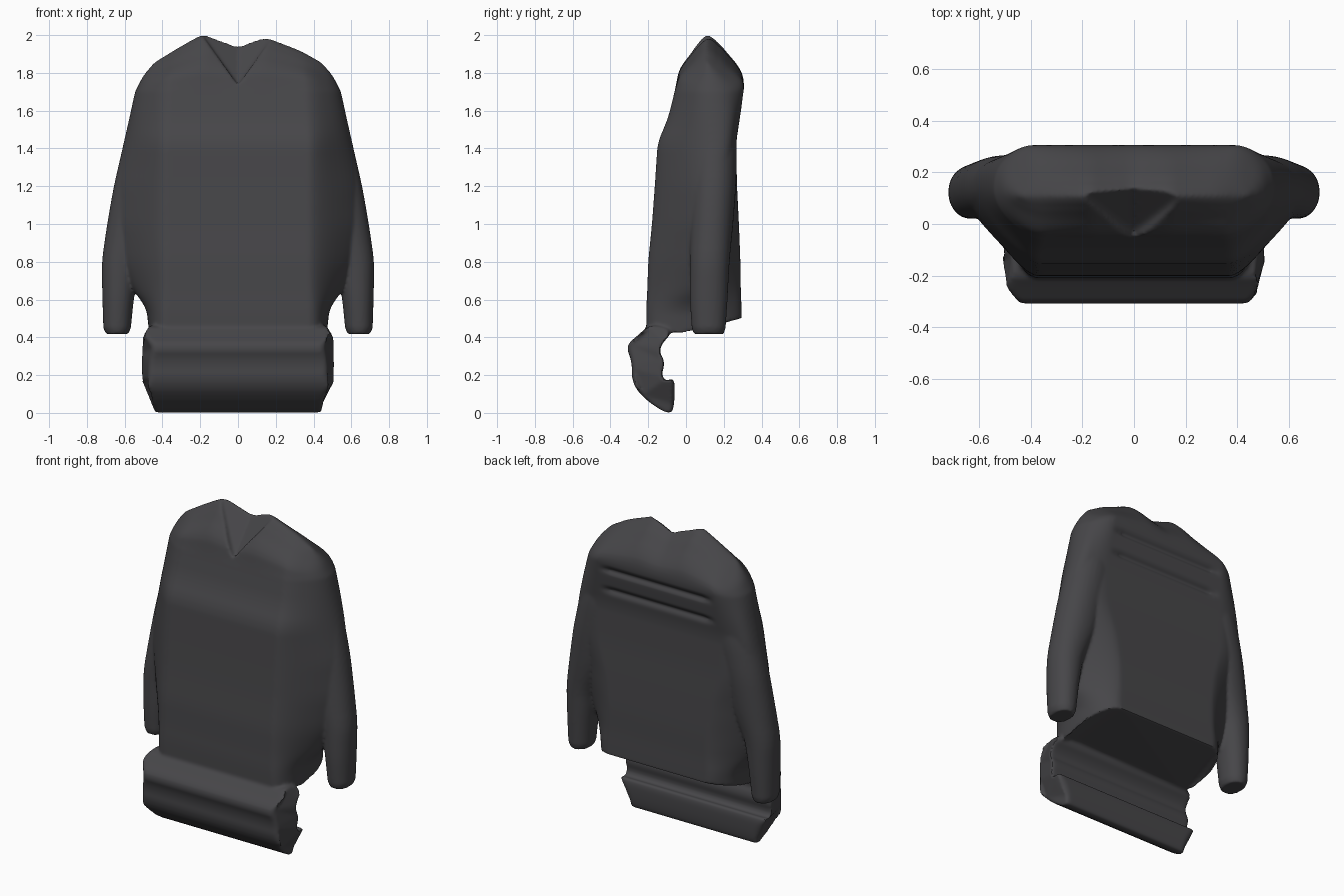
import bpy, bmesh, math

if "Cube" in bpy.data.objects:
    bpy.data.objects.remove(bpy.data.objects["Cube"])

cloth = bpy.data.materials.new("charcoal cloth")
cloth.diffuse_color = (0.062, 0.061, 0.066, 1)
cloth.use_nodes = True
cloth.node_tree.nodes["Principled BSDF"].inputs["Base Color"].default_value = cloth.diffuse_color


def lerp_table(table, t):
    """Linear lookup in rows of (key, values...), keys ascending."""
    if t <= table[0][0]:
        return table[0][1:]
    for a, b in zip(table, table[1:]):
        if t <= b[0]:
            f = (t - a[0]) / (b[0] - a[0])
            return [p + (q - p) * f for p, q in zip(a[1:], b[1:])]
    return table[-1][1:]


def soft_table(table, t, w):
    """Lookup averaged over a small window, so the table has no kinks."""
    rows = [lerp_table(table, t + w * k / 2) for k in (-2, -1, 0, 1, 2)]
    return [sum(c) / 5 for c in zip(*rows)]


def chaikin(pts, passes):
    """Round the corners of a closed polygon."""
    for _ in range(passes):
        out = []
        for i, a in enumerate(pts):
            b = pts[(i + 1) % len(pts)]
            out.append([p * .75 + q * .25 for p, q in zip(a, b)])
            out.append([p * .25 + q * .75 for p, q in zip(a, b)])
        pts = out
    return pts


def activate(ob):
    bpy.ops.object.select_all(action='DESELECT')
    ob.select_set(True)
    bpy.context.view_layer.objects.active = ob


def make_object(name, bm):
    bmesh.ops.recalc_face_normals(bm, faces=bm.faces)
    me = bpy.data.meshes.new(name)
    bm.to_mesh(me)
    bm.free()
    me.materials.append(cloth)
    ob = bpy.data.objects.new(name, me)
    bpy.context.collection.objects.link(ob)
    return ob


def loft(name, rings, cap_end=True):
    bm = bmesh.new()
    vr = [[bm.verts.new(p) for p in r] for r in rings]
    n = len(vr[0])
    for a, b in zip(vr, vr[1:]):
        for i in range(n):
            j = (i + 1) % n
            bm.faces.new((a[i], a[j], b[j], b[i]))
    bm.faces.new(vr[0][::-1])
    if cap_end:
        bm.faces.new(vr[-1])
    bmesh.ops.remove_doubles(bm, verts=bm.verts, dist=1e-5)
    return make_object(name, bm)


# ---- torso: z, front width, front y, side width, side y1, side y2, back width, back y
TORSO = [
    (.42, .42, -.21, .47, -.08, .17, .38, .297),
    (.56, .42, -.21, .485, -.06, .16, .39, .294),
    (.64, .42, -.205, .55, .01, .12, .38, .29),
    (.80, .42, -.20, .62, .05, .12, .38, .288),
    (1.00, .42, -.18, .66, .07, .15, .41, .28),
    (1.20, .42, -.165, .655, .08, .21, .48, .27),
    (1.43, .42, -.15, .605, .08, .23, .49, .265),
    (1.56, .41, -.095, .575, .07, .23, .47, .285),
    (1.70, .40, -.06, .545, .07, .21, .45, .305),
    (1.76, .40, -.048, .53, .07, .20, .44, .31),
    (1.83, .39, -.035, .515, .08, .19, .42, .285),
    (1.90, .39, .03, .495, .09, .17, .41, .22),
    (1.97, .40, .07, .465, .10, .14, .41, .165),
    (2.00, .42, .11, .44, .11, .11, .42, .11),
]
# shoulder and collar height along x
TOP = [(-.47, 1.84), (-.3, 1.945), (-.18, 2.012), (-.12, 1.99), (0, 1.95),
       (.13, 1.997), (.2, 1.97), (.33, 1.92), (.47, 1.84)]
BACK_SEAMS = (1.665, 1.53)


def torso_ring(z):
    w = max(0, min(.04, 2 - z, z - .42))
    wf, yf, wm, y1, y2, wb, yb = soft_table(TORSO, z, w)
    fr = (.25, .5, .75, 1)
    half = [(f * wf, yf) for f in fr] + [(wm, y1), (wm, y2)]
    half += [(f * wb, yb) for f in fr[::-1]]
    poly = [(0, yf)] + half + [(0, yb)] + [(-x, y) for x, y in half[::-1]]
    ring = []
    for x, y in chaikin(poly, 3):
        zz = z
        if z > 1.7:                                   # wavy shoulder line
            zz = 1.7 + (z - 1.7) / .3 * (soft_table(TOP, x, .03)[0] - 1.7)
        if y > .2 and abs(x) < .4:                    # back seams
            for s in BACK_SEAMS:
                y -= .024 * math.exp(-((zz - s) / .015) ** 2) * min(1, (.4 - abs(x)) / .08)
        zz = max(zz, .42 + .08 * max(0, y) / .29)     # hem rises to the back
        ring.append((x, y, zz))
    return ring


N = 120
torso = loft("torso", [torso_ring(.42 + 1.58 * i / N) for i in range(N + 1)], cap_end=False)

# ---- V neckline: wedge with a valley along x = 0, cut out of the front
A, B = (0, -.03, 1.735), (0, .25, 2.07)
P, Q = (.275, .18, 2.12), (-.275, .18, 2.12)
bm = bmesh.new()
back = [bm.verts.new(p) for p in (A, P, B, Q)]
fore = [bm.verts.new((x, -.6, z)) for x, y, z in (A, P, B, Q)]
for s in (back, fore):
    bm.faces.new((s[0], s[1], s[2]))
    bm.faces.new((s[0], s[2], s[3]))
for i in range(4):
    j = (i + 1) % 4
    bm.faces.new((back[i], back[j], fore[j], fore[i]))
cutter = make_object("neckline_cutter", bm)
cutter.hide_render = True
mod = torso.modifiers.new("neckline", 'BOOLEAN')
mod.operation = 'DIFFERENCE'
mod.solver = 'EXACT'
mod.object = cutter
activate(torso)
bpy.ops.object.modifier_apply(modifier=mod.name)
bpy.data.objects.remove(cutter)

# ---- sleeves: z, centre x, radius x, centre y, radius y
SLEEVE = [
    (.42, .64, .06, .12, .08), (.45, .64, .073, .12, .09), (.60, .635, .083, .12, .10),
    (.80, .622, .10, .125, .105), (1.00, .56, .133, .135, .115), (1.20, .52, .138, .145, .12),
    (1.40, .47, .142, .15, .12), (1.70, .42, .112, .15, .10), (1.80, .37, .10, .14, .06),
]


def sleeve_ring(z, side):
    cx, rx, cy, ry = lerp_table(SLEEVE, z) if z < .5 else soft_table(SLEEVE, z, .05)
    ring = []
    for i in range(32):
        a = 2 * math.pi * i / 32
        c, s = math.cos(a), math.sin(a)
        px = math.copysign(abs(c) ** .95, c)
        py = math.copysign(abs(s) ** .95, s)
        ring.append((side * (cx + rx * px), cy + ry * py, z))
    return ring


parts = [torso]
for side, label in ((-1, "left"), (1, "right")):
    levels = [.418, .432, .45] + [.5 + 1.3 * i / 33 for i in range(34)]
    parts.append(loft("sleeve_" + label, [sleeve_ring(z, side) for z in levels]))

# ---- waistband: side profile (y, z) swept across x
BAND = [(-.19, .47), (-.25, .415), (-.32, .355), (-.285, .27), (-.288, .17), (-.235, .085),
        (-.08, 0), (-.06, .06), (-.06, .19), (-.105, .165), (-.13, .2),
        (-.11, .27), (-.15, .34), (-.06, .44)]


def band_width(y, z):
    w = .51 - max(0, -.24 - y) * .8
    w = min(w, .44 + max(0, z - .02) * .25 + max(0, z - .09) * .4)
    return min(w, .51 - max(0, z - .4) * .7)


profile = chaikin(BAND, 2)
zmin = min(z for y, z in profile)
profile = [(y, z - (zmin + .002) * max(0, 1 - z / .1)) for y, z in profile]
stations = [-1, -.985, -.95, -.9] + [i / 10 for i in range(-8, 9)] + [.9, .95, .985, 1]
rings = []
for t in stations:
    k = 1 - .1 * max(0, (abs(t) - .95) / .05) ** 2    # slightly rounded ends
    rings.append([(t * band_width(y, z), -.17 + (y + .17) * k, z) for y, z in profile])
parts.append(loft("waistband", rings))

# ---- fuse everything into one softly blended garment
activate(torso)
for p in parts:
    p.select_set(True)
bpy.ops.object.join()
torso.name = "sweater"
remesh = torso.modifiers.new("fuse", 'REMESH')
remesh.mode = 'VOXEL'
remesh.voxel_size = .0095
soften = torso.modifiers.new("soften", 'SMOOTH')
soften.factor = .5
soften.iterations = 4
for m in (remesh, soften):
    bpy.ops.object.modifier_apply(modifier=m.name)
torso.data.materials.clear()
torso.data.materials.append(cloth)
bpy.ops.object.shade_smooth_by_angle(angle=math.radians(40))
